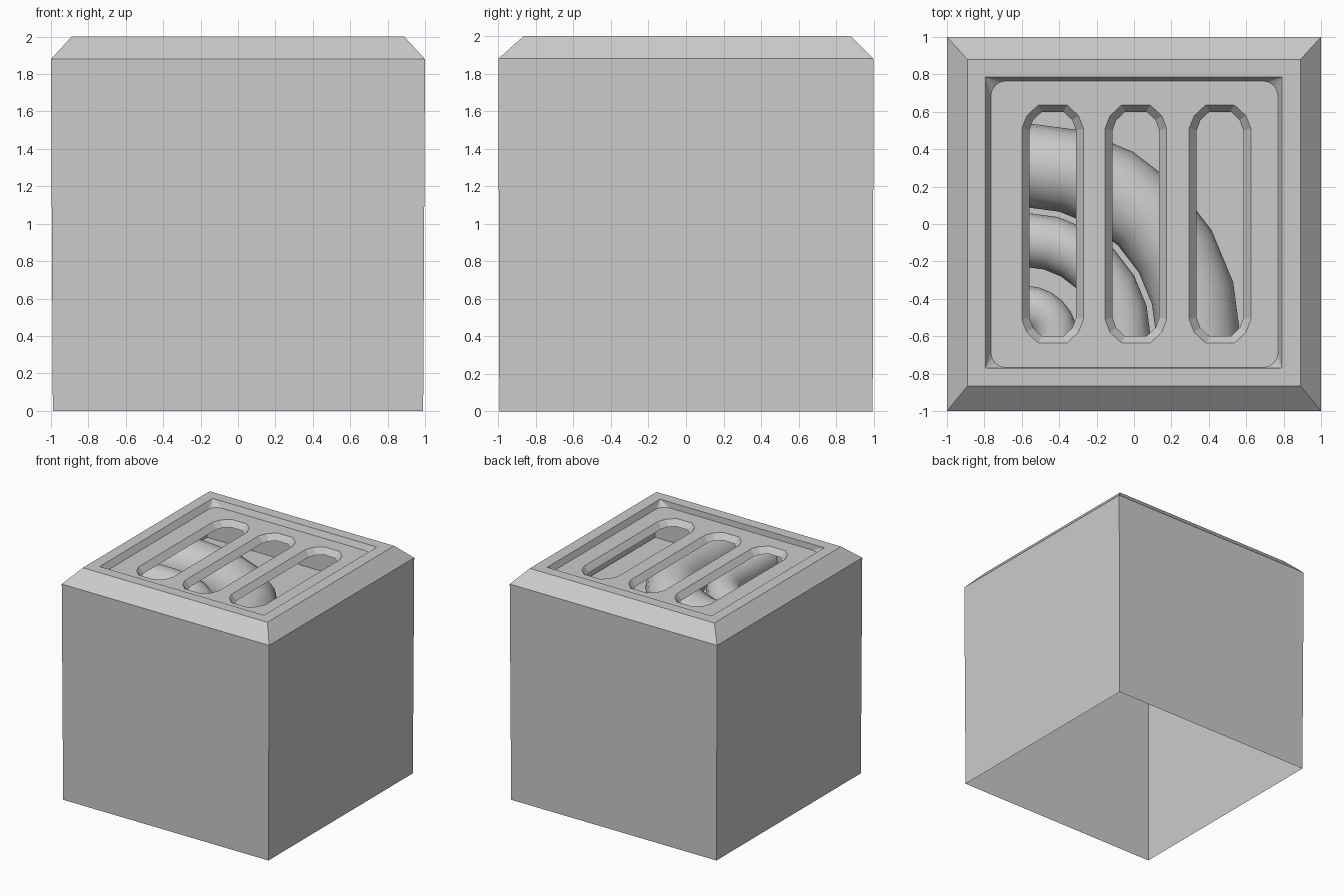
import bpy, bmesh, math

cube = bpy.data.objects.get("Cube")
if cube:
    bpy.data.objects.remove(cube, do_unlink=True)

grey = bpy.data.materials.new("plain grey")
grey.use_nodes = True
GREY = (0.6, 0.6, 0.6, 1)
grey.diffuse_color = GREY
grey.node_tree.nodes["Principled BSDF"].inputs["Base Color"].default_value = GREY

RIM_Z, SHOULDER_Z, PANEL_Z, FLOOR_Z = 2.0, 1.88, 1.95, 1.53


def finish(bm, name, smooth=False):
    bm.normal_update()
    mesh = bpy.data.meshes.new(name)
    bm.to_mesh(mesh)
    bm.free()
    mesh.materials.append(grey)
    ob = bpy.data.objects.new(name, mesh)
    bpy.context.collection.objects.link(ob)
    if smooth:
        bpy.ops.object.select_all(action='DESELECT')
        ob.select_set(True)
        bpy.context.view_layer.objects.active = ob
        bpy.ops.object.shade_smooth_by_angle(angle=math.radians(50))
    return ob


def ring(bm, points, z):
    return [bm.verts.new((x, y, z)) for x, y in points]


def bridge(bm, a, b):
    n = len(a)
    for i in range(n):
        j = (i + 1) % n
        bm.faces.new((a[i], a[j], b[j], b[i]))


def rect(x0, x1, y0, y1):
    return [(x1, y1), (x0, y1), (x0, y0), (x1, y0)]


def slot(cx, half, top, shoulder):
    # elongated hole with faceted ends
    quarter = [(half, shoulder), (half * 0.84, (shoulder + top) / 2 + 0.005),
               (half * 0.46, top)]
    upper = quarter + [(-x, y) for x, y in reversed(quarter)]
    return [(cx + x, y) for x, y in upper] + [(cx - x, -y) for x, y in upper]


# Open-bottomed casing with a sloped shoulder and a flat rim
bm = bmesh.new()
loops = [ring(bm, rect(-0.99, 0.99, -0.995, 0.995), 0),
         ring(bm, rect(-1, 1, -1, 1), SHOULDER_Z),
         ring(bm, rect(-0.89, 0.89, -0.865, 0.88), RIM_Z),
         ring(bm, rect(-0.795, 0.79, -0.77, 0.785), RIM_Z)]
for a, b in zip(loops, loops[1:]):
    bridge(bm, a, b)

# Recess wall running from the square rim edge to a round-cornered panel edge
R, STEPS = 0.08, 4
arcs = []
for k, (cx, cy) in enumerate(rect(-0.765 + R, 0.77 - R, -0.768 + R, 0.765 - R)):
    angles = [math.radians(90 * (k + i / STEPS)) for i in range(STEPS + 1)]
    arcs.append(ring(bm, [(cx + R * math.cos(t), cy + R * math.sin(t)) for t in angles], PANEL_Z))
for k, arc in enumerate(arcs):
    corner, nxt = loops[-1][k], loops[-1][(k + 1) % 4]
    for a, b in zip(arc, arc[1:]):
        bm.faces.new((corner, b, a))
    bm.faces.new((corner, nxt, arcs[(k + 1) % 4][0], arc[-1]))
panel_edge = [(v.co.x, v.co.y) for arc in arcs for v in arc]
finish(bm, "casing")

# Recessed grille panel with three bevelled slots
bm = bmesh.new()
borders = [ring(bm, panel_edge, PANEL_Z)]
throats = []
for cx in (-0.435, 0.01, 0.46):
    borders.append(ring(bm, slot(cx, 0.165, 0.637, 0.51), PANEL_Z))
    throats.append((borders[-1], ring(bm, slot(cx, 0.125, 0.6, 0.5), PANEL_Z - 0.05)))
edges = [bm.edges.new((b[i - 1], b[i])) for b in borders for i in range(len(b))]
bmesh.ops.triangle_fill(bm, use_beauty=True, use_dissolve=True, edges=edges, normal=(0, 0, 1))
for upper, lower in throats:
    bridge(bm, upper, lower)
finish(bm, "grille_panel")

# Chamber floor under the grille
bm = bmesh.new()
bm.faces.new(ring(bm, rect(-0.99, 0.99, -0.99, 0.99), FLOOR_Z))
finish(bm, "chamber_floor")

# Nested bent pipes lying in the chamber
CX, CY, SIDES = -0.58, -0.61, 16


def bent_pipe(name, bend, radius):
    bm = bmesh.new()
    stations = [(-0.98, CY + bend, math.pi / 2)]
    for i in range(7):
        t = math.radians(90 - 15 * i)
        stations.append((CX + bend * math.cos(t), CY + bend * math.sin(t), t))
    stations.append((CX + bend, -0.98, 0))
    previous = None
    for x, y, t in stations:
        loop = []
        for s in range(SIDES):
            a = 2 * math.pi * s / SIDES
            out = radius * math.cos(a)
            loop.append(bm.verts.new((x + out * math.cos(t), y + out * math.sin(t),
                                      FLOOR_Z + 0.09 + radius * math.sin(a))))
        if previous:
            bridge(bm, previous, loop)
        previous = loop
    bmesh.ops.recalc_face_normals(bm, faces=bm.faces)
    # drop the part hidden below the floor
    bmesh.ops.bisect_plane(bm, geom=bm.verts[:] + bm.edges[:] + bm.faces[:],
                           plane_co=(0, 0, FLOOR_Z), plane_no=(0, 0, -1), clear_outer=True)
    finish(bm, name, smooth=True)


bent_pipe("outer_pipe", 0.925, 0.225)
bent_pipe("middle_pipe", 0.525, 0.145)
bent_pipe("inner_pipe", 0.16, 0.12)
